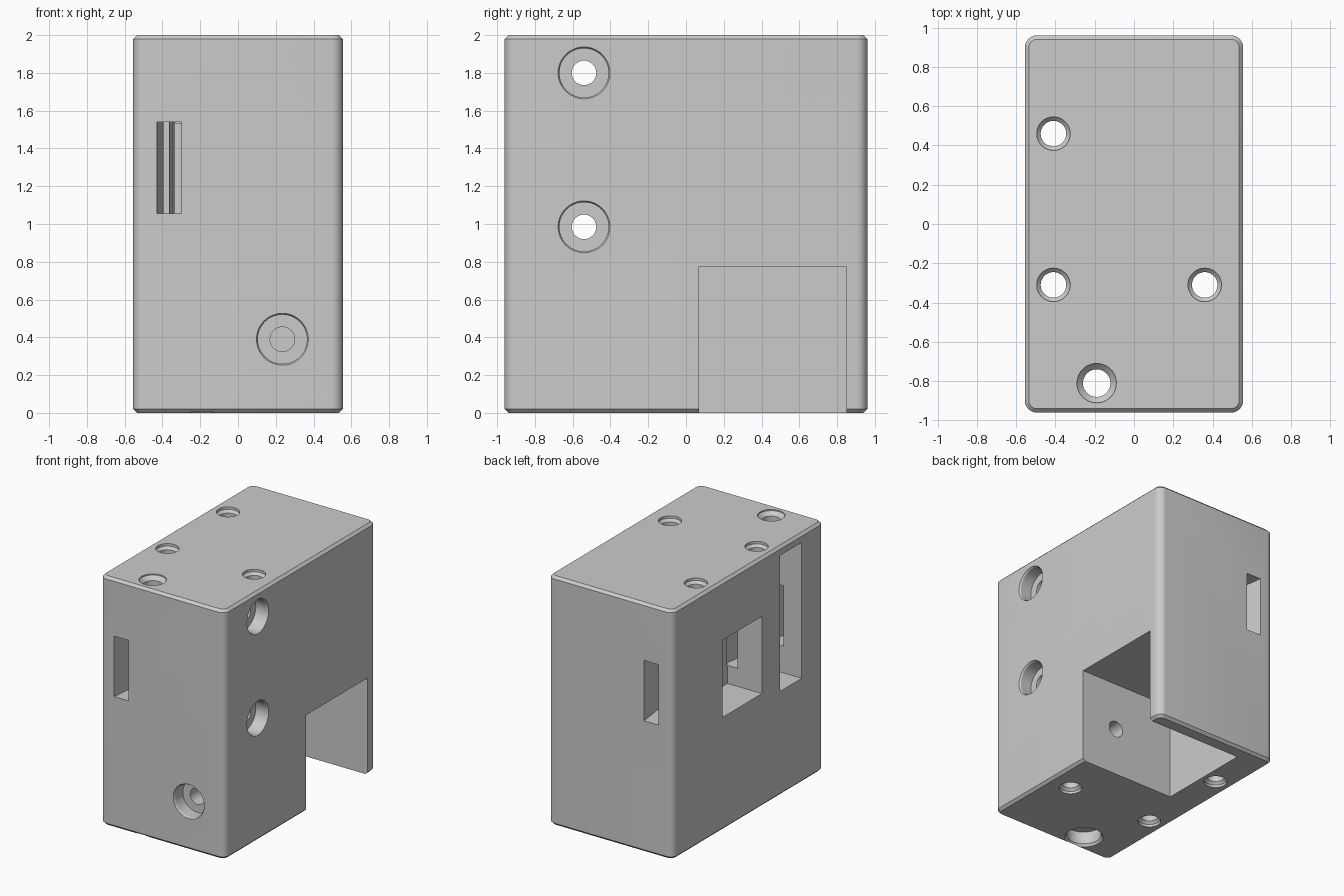
import bpy, bmesh, math
from mathutils import Matrix, Vector

if "Cube" in bpy.data.objects:
    bpy.data.objects.remove(bpy.data.objects["Cube"], do_unlink=True)

grey = bpy.data.materials.new("matte_grey")
grey.use_nodes = True
colour = (0.6, 0.6, 0.6, 1)
grey.diffuse_color = colour
grey.node_tree.nodes["Principled BSDF"].inputs["Base Color"].default_value = colour


def make_object(name, bm):
    bmesh.ops.recalc_face_normals(bm, faces=bm.faces)
    mesh = bpy.data.meshes.new(name)
    bm.to_mesh(mesh)
    bm.free()
    mesh.materials.append(grey)
    obj = bpy.data.objects.new(name, mesh)
    bpy.context.collection.objects.link(obj)
    return obj


def prism(name, outline, z0, z1):
    """Extrude a plan outline between two heights."""
    bm = bmesh.new()
    face = bm.faces.new([bm.verts.new((x, y, z0)) for x, y in outline])
    new = bmesh.ops.extrude_face_region(bm, geom=[face])["geom"]
    bmesh.ops.translate(bm, vec=(0, 0, z1 - z0),
                        verts=[v for v in new if isinstance(v, bmesh.types.BMVert)])
    return make_object(name, bm)


def box(name, x0, x1, y0, y1, z0, z1):
    return prism(name, [(x0, y0), (x1, y0), (x1, y1), (x0, y1)], z0, z1)


def lathe(name, start, direction, profile, sides=48):
    """Solid of revolution; profile holds (distance along axis, radius)."""
    bm = bmesh.new()
    rot = Vector((0, 0, 1)).rotation_difference(Vector(direction)).to_matrix().to_4x4()
    place = Matrix.Translation(start) @ rot
    rings = []
    for d, r in profile:
        angles = [2 * math.pi * i / sides for i in range(sides)]
        rings.append([bm.verts.new(place @ Vector((r * math.cos(a), r * math.sin(a), d)))
                      for a in angles])
    for low, high in zip(rings, rings[1:]):
        for i in range(sides):
            j = (i + 1) % sides
            bm.faces.new((low[i], low[j], high[j], high[i]))
    bm.faces.new(rings[0][::-1])
    bm.faces.new(rings[-1])
    return make_object(name, bm)


# Housing block: rounded upright edges, small chamfer above and below
W, D, H = 0.555, 0.96, 2.0
bm = bmesh.new()
bmesh.ops.create_cube(bm, size=1, matrix=Matrix.Translation((0, 0, H / 2))
                      @ Matrix.Diagonal((2 * W, 2 * D, H, 1)))
upright = [e for e in bm.edges if abs(e.verts[0].co.z - e.verts[1].co.z) > 1]
bmesh.ops.bevel(bm, geom=upright, offset=0.06, segments=8, profile=0.5, affect='EDGES')
rims = [e for e in bm.edges if abs(e.verts[0].co.z - e.verts[1].co.z) < 0.01]
bmesh.ops.bevel(bm, geom=rims, offset=0.02, segments=1, profile=0.5, affect='EDGES')
housing = make_object("housing", bm)

cutters = []

# Open notch in the lower back
cutters.append(box("notch", -0.295, 1, 0.07, 0.85, -0.2, 0.775))

# Pockets in the right-hand wall
cutters.append(box("tall_pocket", -1, -0.25, -0.675, -0.40, 0.84, 1.93))
cutters.append(box("strap_pocket", -1, -0.25, -0.17, 0.33, 0.91, 1.53))

# Slanting strap channels from the front and back into the pocket
for side, inner in ((-1, -0.16), (1, 0.32)):
    outer = side * (D + 0.01)
    cutters.append(prism("strap_channel",
                         [(-0.43, outer), (-0.30, outer), (-0.22, inner), (-0.335, inner)],
                         1.055, 1.54))

# Upright bolt holes, countersunk at both ends
for x, y in ((-0.41, 0.46), (-0.41, -0.31), (0.36, -0.31)):
    cutters.append(lathe("bolt_hole", (x, y, 0), (0, 0, 1),
                         [(-0.02, 0.085), (0.02, 0.085), (0.04, 0.065),
                          (H - 0.04, 0.065), (H - 0.02, 0.085), (H + 0.02, 0.085)]))

# Wider upright hole near the front with a counterbore below
cutters.append(lathe("rod_hole", (-0.19, -0.81, 0), (0, 0, 1),
                     [(-0.02, 0.16), (0.02, 0.13), (0.12, 0.13), (0.12, 0.07),
                      (H - 0.04, 0.07), (H - 0.01, 0.1), (H + 0.02, 0.1)]))

# Counterbored screw holes in the left side and the front
bore = [(-0.02, 0.15), (0.012, 0.13), (0.11, 0.13), (0.11, 0.065)]
for z in (0.985, 1.80):
    cutters.append(lathe("side_screw_hole", (W, -0.54, z), (-1, 0, 0), bore + [(0.95, 0.065)]))
cutters.append(lathe("front_screw_hole", (0.235, -D, 0.39), (0, 1, 0), bore + [(1.2, 0.065)]))

for cutter in cutters:
    cutter.hide_render = True
    mod = housing.modifiers.new(cutter.name, 'BOOLEAN')
    mod.operation = 'DIFFERENCE'
    mod.solver = 'EXACT'
    mod.object = cutter

# Bake the cuts and drop the cutters
bpy.context.view_layer.update()
graph = bpy.context.evaluated_depsgraph_get()
baked = bpy.data.meshes.new_from_object(housing.evaluated_get(graph))
housing.modifiers.clear()
housing.data = baked
for cutter in cutters:
    bpy.data.objects.remove(cutter, do_unlink=True)

# Round post inside the strap pocket
post = lathe("strap_post", (-0.31, 0.08, 0.90), (0, 0, 1), [(0, 0.05), (0.64, 0.05)], 32)

for obj in (housing, post):
    bpy.ops.object.select_all(action='DESELECT')
    obj.select_set(True)
    bpy.context.view_layer.objects.active = obj
    bpy.ops.object.shade_smooth_by_angle(angle=math.radians(30))
